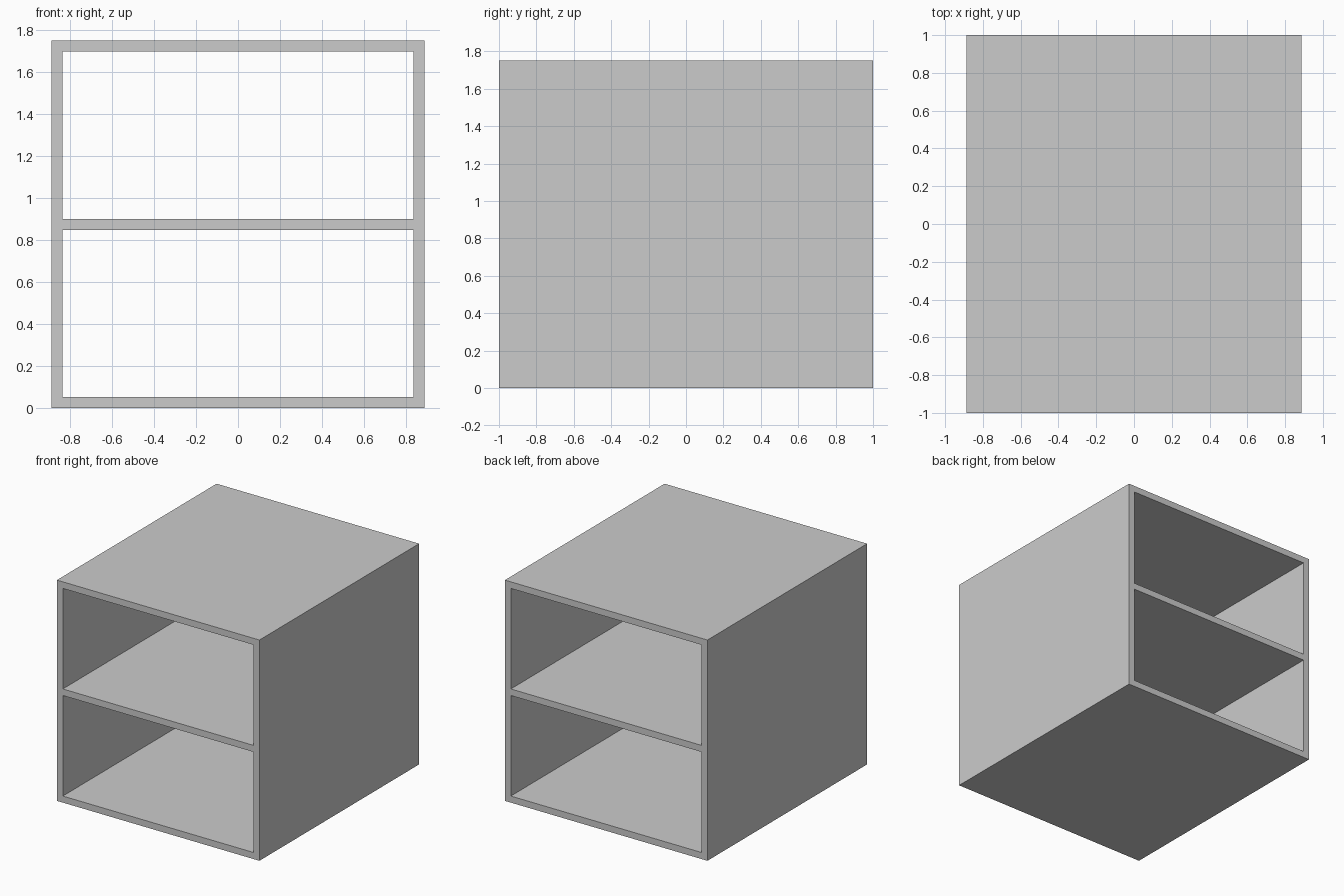
import bpy

if "Cube" in bpy.data.objects:
    bpy.data.objects.remove(bpy.data.objects["Cube"])

W, D, H, T = 1.776, 2.0, 1.75, 0.052   # overall width, depth, height, panel thickness


def panel(name, x0, x1, z0, z1):
    """Full-depth rectangular board."""
    bpy.ops.mesh.primitive_cube_add(size=1, location=((x0 + x1) / 2, 0, (z0 + z1) / 2))
    ob = bpy.context.object
    ob.name = name
    ob.scale = (x1 - x0, D, z1 - z0)
    bpy.ops.object.transform_apply(location=False, rotation=False, scale=True)
    return ob


half = W / 2
inner = half - T

# Top board resting on the sides
panel("top_panel", -half, half, H - T, H)

# Side boards
panel("left_side", -half, -inner, 0, H - T)
panel("right_side", inner, half, 0, H - T)

# Bottom board and middle shelf between the sides
for name, z in (("bottom_panel", 0.0), ("middle_shelf", (H - T) / 2)):
    panel(name, -inner, inner, z, z + T)
